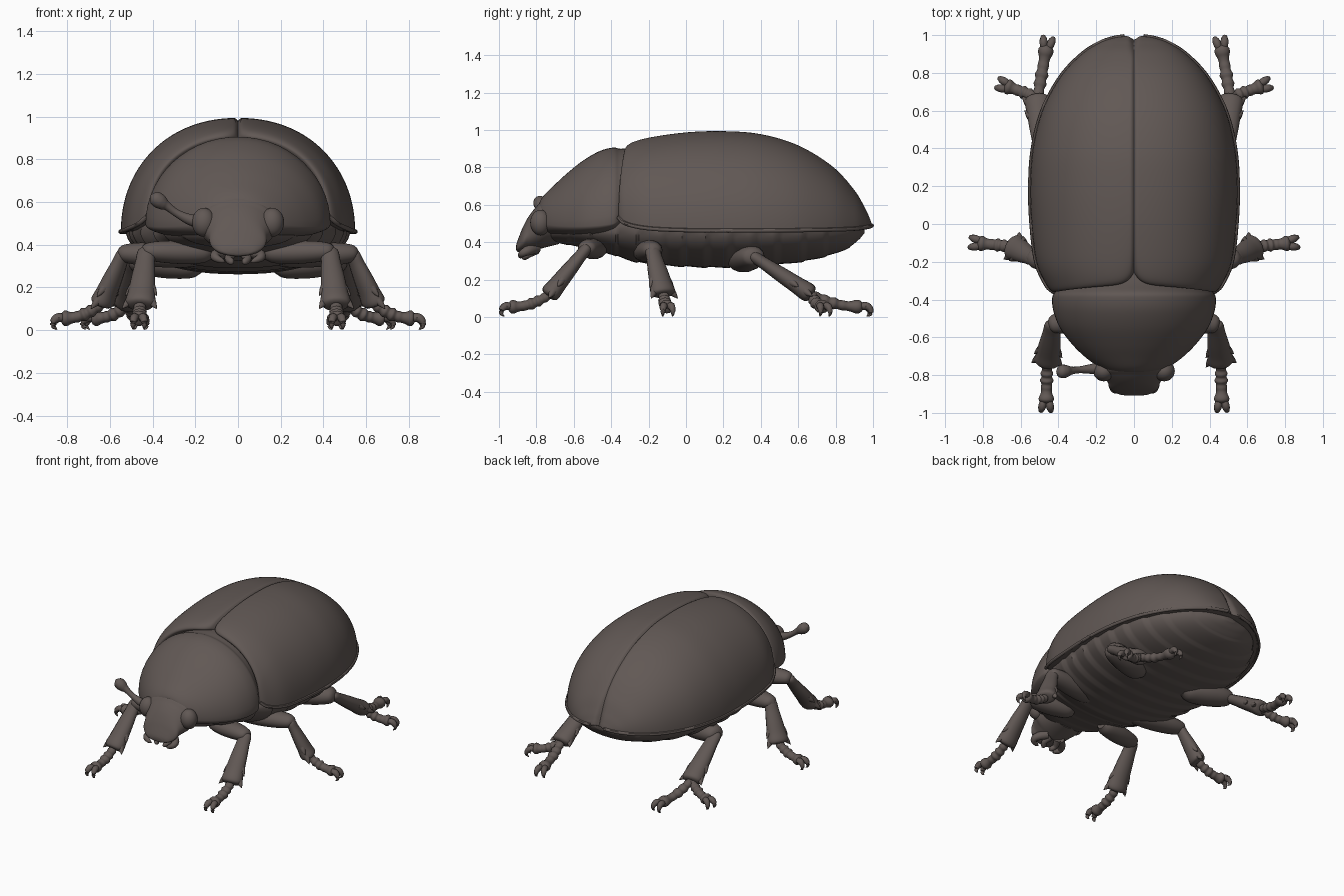
import bpy, bmesh, math
from mathutils import Vector, Matrix

if "Cube" in bpy.data.objects:
    bpy.data.objects.remove(bpy.data.objects["Cube"])

shell = bpy.data.materials.new("dark brown shell")
shell.diffuse_color = (0.12, 0.098, 0.09, 1)
shell.use_nodes = True
shell.node_tree.nodes["Principled BSDF"].inputs["Base Color"].default_value = shell.diffuse_color


def spline(points, n=6):
    """Catmull-Rom through points of any dimension."""
    P = [Vector(p) for p in points]
    P = [P[0] * 2 - P[1]] + P + [P[-1] * 2 - P[-2]]
    out = []
    for i in range(1, len(P) - 2):
        a, b, c, d = P[i - 1:i + 3]
        for k in range(n):
            t = k / n
            out.append((b * 2 + (c - a) * t + (a * 2 - b * 5 + c * 4 - d) * t * t
                        + (b * 3 - a - c * 3 + d) * t ** 3) * 0.5)
    return out + [P[-2]]


def skin(bm, rings):
    """Bridge closed rings of points and cap both ends."""
    R = [[bm.verts.new(p) for p in ring] for ring in rings]
    m = len(R[0])
    for a, b in zip(R, R[1:]):
        for j in range(m):
            bm.faces.new((a[j], a[(j + 1) % m], b[(j + 1) % m], b[j]))
    bm.faces.new(R[0])
    bm.faces.new(R[-1][::-1])


def finish(bm, name, angle=45):
    bmesh.ops.recalc_face_normals(bm, faces=bm.faces[:])
    me = bpy.data.meshes.new(name)
    bm.to_mesh(me)
    bm.free()
    me.materials.append(shell)
    ob = bpy.data.objects.new(name, me)
    bpy.context.collection.objects.link(ob)
    bpy.ops.object.select_all(action='DESELECT')
    ob.select_set(True)
    bpy.context.view_layer.objects.active = ob
    bpy.ops.object.shade_smooth_by_angle(angle=math.radians(angle))
    return ob


def tube(bm, pts, fx=1.0, fz=1.0, seg=14, n=5):
    """Tube through (x, y, z, radius) points, optionally flattened."""
    S = spline(pts, n)
    rings = []
    for i, s in enumerate(S):
        t = (S[min(i + 1, len(S) - 1)].xyz - S[max(i - 1, 0)].xyz).normalized()
        up = Vector((0, 0, 1)) if abs(t.z) < 0.97 else Vector((0, 1, 0))
        side = t.cross(up).normalized()
        nor = side.cross(t)
        r = max(s[3], 0.001)
        rings.append([s.xyz + (side * math.cos(a) * fx + nor * math.sin(a) * fz) * r
                      for a in (2 * math.pi * k / seg for k in range(seg))])
    skin(bm, rings)


def loft(name, knots, power=1.0, ripple=0.0, seg=56, n=7):
    """Body shell from (y, half width, low z, mid z, top z) sections."""
    bm = bmesh.new()
    rings = []
    for y, w, lo, mid, hi in spline(knots, n):
        f = 1 + ripple * (((y + 1) / 0.125) % 1.0 - 0.5)
        ring = []
        for k in range(seg):
            a = 2 * math.pi * k / seg
            c, s = math.cos(a), math.sin(a)
            q = power if s < 0 else 1.0
            x = math.copysign(abs(c) ** q, c) * w * (f if s < 0 else 1)
            z = mid + (hi - mid) * s if s >= 0 else mid - (mid - lo) * f * abs(s) ** q
            ring.append((x, y, z))
        rings.append(ring)
    skin(bm, rings)
    return finish(bm, name)


# Wing covers: half domes with a seam groove and a rim bead
ELYTRA = [(-.335, .39, .54, .88), (-.36, .425, .53, .91), (-.32, .465, .495, .94),
          (-.2, .517, .47, .966), (0, .542, .46, .988), (.2, .549, .458, .994),
          (.4, .535, .458, .978), (.6, .485, .46, .918), (.78, .388, .463, .808),
          (.9, .275, .468, .68), (.96, .18, .475, .58), (.985, .11, .48, .525),
          (.995, .05, .485, .497)]
for s, side_name in ((1, "right"), (-1, "left")):
    bm = bmesh.new()
    rings = []
    for y, w, zb, zt in spline(ELYTRA, 7):
        fade = max(0, min(1, 1 - (y + .36) / .4))
        tail = max(0, min(1, (y - .88) / .1))
        ring = []
        for j in range(41):
            a = math.pi / 2 * (1 - (1 - j / 40) ** 1.6)
            x = w * abs(math.cos(a)) ** .93
            dy = fade * (.035 * (1 - min(1, (x / .42) ** 2)) + .07 * math.exp(-x / .035))
            dy -= tail * .02 * math.exp(-(x / .02) ** 2)
            z = zb + (zt - zb) * math.sin(a) ** .95 - .013 * math.exp(-(x / .008) ** 2)
            ring.append((s * x, y + dy, z))
        ring.append((0, ring[-1][1], zb + .005))
        rings.append(ring)
    skin(bm, rings)
    tube(bm, [(s * (w + .001), y - .001, zb + .004, .011) for y, w, zb, zt in ELYTRA[1:]], seg=8, n=7)
    finish(bm, side_name + "_wing_cover")

# Pronotum, its rear tucked under the wing covers
loft("pronotum", [(-.18, .33, .55, .6, .89), (-.30, .38, .5, .55, .90), (-.355, .415, .46, .52, .90),
                  (-.39, .433, .44, .50, .906), (-.46, .427, .42, .49, .888), (-.55, .392, .415, .485, .837),
                  (-.64, .325, .42, .485, .765), (-.71, .252, .43, .49, .70), (-.76, .18, .44, .50, .65),
                  (-.782, .13, .46, .51, .615), (-.78, .10, .47, .52, .59)])

# Ringed belly and thorax underside
loft("belly", [(-.76, .08, .42, .48, .54), (-.7, .2, .40, .47, .55), (-.55, .33, .37, .47, .58),
               (-.4, .38, .335, .47, .6), (-.25, .46, .29, .48, .62), (0, .51, .268, .48, .6),
               (.25, .52, .265, .48, .6), (.5, .485, .28, .48, .6), (.7, .40, .312, .48, .56),
               (.85, .28, .36, .475, .52), (.92, .17, .41, .47, .49), (.955, .04, .45, .465, .48)],
     power=0.92, ripple=0.04, n=12)

# Head
loft("head", [(-.68, .15, .39, .5, .62), (-.76, .18, .37, .49, .625), (-.80, .16, .36, .47, .59),
              (-.84, .138, .352, .44, .54), (-.87, .13, .347, .41, .485), (-.89, .105, .346, .385, .437),
              (-.903, .075, .35, .372, .402), (-.908, .04, .358, .368, .385)], seg=40)

for s, side_name in ((1, "right"), (-1, "left")):
    # Eyes
    bm = bmesh.new()
    bmesh.ops.create_uvsphere(bm, u_segments=24, v_segments=16, radius=1,
                              matrix=Matrix.Translation((s * .16, -.778, .505))
                              @ Matrix.Diagonal((.056, .055, .068, 1)))
    finish(bm, side_name + "_eye")
    # Mandibles and palps
    bm = bmesh.new()
    tube(bm, [(s * .05, -.80, .37, .03), (s * .10, -.845, .355, .026), (s * .105, -.875, .34, .02),
              (s * .075, -.885, .325, .012), (s * .06, -.88, .318, .002)])
    tube(bm, [(s * .03, -.80, .36, .025), (s * .045, -.84, .335, .018), (s * .03, -.865, .32, .016),
              (s * .02, -.87, .315, .004)])
    finish(bm, side_name + "_mouthparts")

# Single clubbed antenna
bm = bmesh.new()
tube(bm, [(-.13, -.765, .52, .022), (-.19, -.765, .512, .03), (-.235, -.768, .522, .025),
          (-.29, -.772, .55, .018), (-.33, -.776, .58, .021), (-.35, -.778, .592, .03),
          (-.37, -.78, .606, .036), (-.393, -.782, .622, .031), (-.41, -.782, .632, .004)])
finish(bm, "antenna")


def foot(bm, start, end):
    """Beaded tarsus with a pair of hooked claws."""
    d = (end - start).normalized()
    pts = []
    R = [.022, .03, .026, .034, .028, .036, .028, .03, .028, .032, .04, .036, .006]
    for i, r in enumerate(R):
        t = i / (len(R) - 1)
        p = start.lerp(end, t)
        p.z -= .02 * math.sin(math.pi * t)
        pts.append((*p, r))
    tube(bm, pts, 1.0, .9, seg=12, n=4)
    flat = Vector((d.x, d.y, 0)).normalized()
    side = Vector((-flat.y, flat.x, 0))
    for k in (1, -1):
        q = [(-.03, .012, end.z, .018), (.005, .02, end.z + .004, .021), (.026, .025, end.z - .012, .017),
             (.03, .027, end.z - .036, .01), (.015, .026, .003, .002)]
        tube(bm, [(*(Vector((end.x, end.y, 0)) + flat * a + side * b * k + Vector((0, 0, z))), r)
                  for a, b, z, r in q], seg=8, n=4)


def leg(name, s, hip, knee, ankle, toes, fr):
    hip, knee, ankle = (Vector((s * p[0], p[1], p[2])) for p in (hip, knee, ankle))
    bm = bmesh.new()
    # femur
    tube(bm, [(*hip.lerp(knee, t), r * fr) for t, r in
              ((0, .5), (.15, .95), (.45, 1.1), (.75, 1.03), (.95, .85), (1.04, .6), (1.09, .05))], 1.15, .95)
    # flared tibia
    d = (ankle - knee).normalized()
    tube(bm, [(*knee.lerp(ankle, t), r) for t, r in
              ((-.06, .005), (0, .036), (.2, .042), (.5, .052), (.75, .058), (.93, .064), (1, .05), (1.02, .01))],
         1.1, .8)
    # spines on the tibia
    side = d.cross(Vector((0, 0, 1))).normalized()
    for k in (1, -1):
        for t, off in ((.68, .045), (.92, .052)):
            p = knee.lerp(ankle, t) + side * k * off
            q = p + side * k * .03 + d * .045
            tube(bm, [(*p, .022), (*p.lerp(q, .5), .014), (*q, .001)], seg=8, n=3)
    for toe in toes:
        foot(bm, ankle, Vector((s * toe[0], toe[1], toe[2])))
    finish(bm, name)


# Legs, mirrored; each hind leg carries two feet
for s, side_name in ((1, "right"), (-1, "left")):
    leg(side_name + "_front_leg", s, (.12, -.47, .36), (.43, -.53, .37), (.46, -.735, .115),
        [(.465, -.957, .055)], .053)
    leg(side_name + "_middle_leg", s, (.15, -.23, .345), (.535, -.18, .36), (.64, -.12, .12),
        [(.835, -.10, .055)], .057)
    leg(side_name + "_hind_leg", s, (.17, .28, .30), (.485, .36, .325), (.51, .67, .12),
        [(.46, .955, .055), (.69, .735, .055)], .068)
